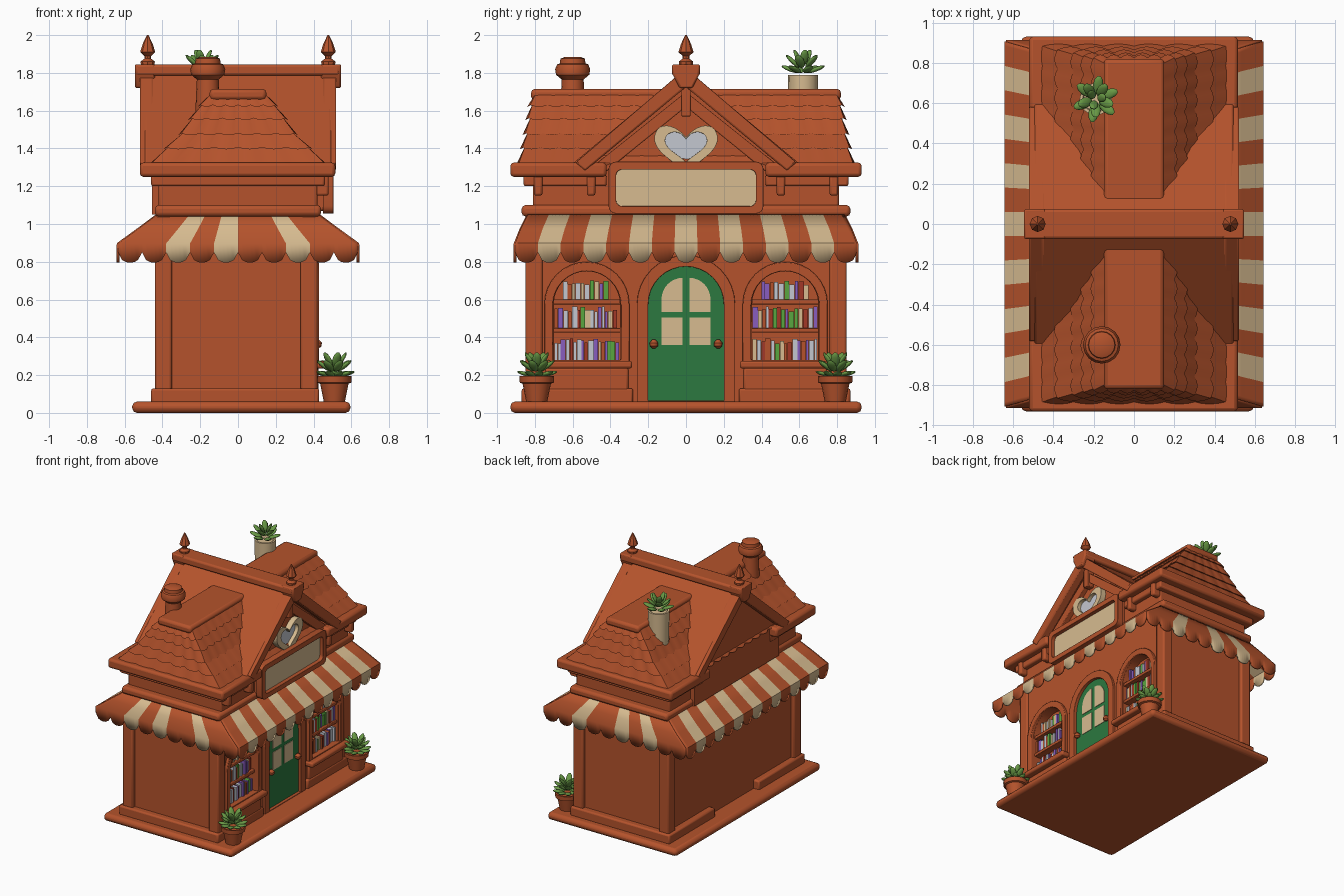
import bpy, bmesh, math, random
from mathutils import Matrix, Vector

if "Cube" in bpy.data.objects:
    bpy.data.objects.remove(bpy.data.objects["Cube"])

random.seed(4)
COLOURS = {
    "terracotta": (0.46, 0.086, 0.025), "cream": (0.68, 0.50, 0.28),
    "door green": (0.025, 0.19, 0.05), "leaf green": (0.14, 0.32, 0.06),
    "pale grey": (0.55, 0.57, 0.63), "violet": (0.25, 0.11, 0.52),
    "bright green": (0.10, 0.38, 0.05), "dark red": (0.36, 0.04, 0.02)}
MATS = {}
for n, c in COLOURS.items():
    MATS[n] = bpy.data.materials.new(n)
    MATS[n].diffuse_color = (*c, 1)
RED = "terracotta"


def add(name, mesh, mats=(RED,), bevel=0.0, smooth=True):
    ob = bpy.data.objects.new(name, mesh)
    bpy.context.collection.objects.link(ob)
    for m in mats:
        mesh.materials.append(MATS[m])
    if bevel:
        b = ob.modifiers.new("soft edges", "BEVEL")
        b.width, b.segments, b.limit_method = bevel, 2, "ANGLE"
    if smooth:
        bpy.ops.object.select_all(action="DESELECT")
        ob.select_set(True)
        bpy.context.view_layer.objects.active = ob
        bpy.ops.object.shade_smooth_by_angle(angle=math.radians(40))
    return ob


def boxes(name, items, mats=(RED,), bevel=0.0):
    """Boxes given as (low corner, high corner, material index)."""
    bm = bmesh.new()
    for lo, hi, mi in items:
        lo, hi = Vector(lo), Vector(hi)
        mat = Matrix.Translation((lo + hi) / 2) @ Matrix.Diagonal((*(hi - lo), 1))
        vs = bmesh.ops.create_cube(bm, size=1, matrix=mat)["verts"]
        for f in {f for v in vs for f in v.link_faces}:
            f.material_index = mi
    me = bpy.data.meshes.new(name)
    bm.to_mesh(me)
    bm.free()
    return add(name, me, mats, bevel)


def box(name, x, y, z, mat=RED, bevel=0.012, mirror=False):
    its = [((x[0], y[0], z[0]), (x[1], y[1], z[1]), 0)]
    if mirror:
        its.append(((x[0], -y[1], z[0]), (x[1], -y[0], z[1]), 0))
    return boxes(name, its, (mat,), bevel)


def plate(name, loops, x0, x1, mat=RED, bevel=0.0):
    """Outline with holes in the (y, z) plane, extruded from x0 to x1."""
    cu = bpy.data.curves.new(name, "CURVE")
    cu.dimensions, cu.fill_mode, cu.extrude = "2D", "BOTH", (x1 - x0) / 2
    for pts in loops:
        sp = cu.splines.new("POLY")
        sp.points.add(len(pts) - 1)
        for p, (u, v) in zip(sp.points, pts):
            p.co = (u, v, 0, 1)
        sp.use_cyclic_u = True
    tmp = bpy.data.objects.new(name + " outline", cu)
    me = bpy.data.meshes.new_from_object(tmp)
    bpy.data.objects.remove(tmp)
    me.transform(Matrix(((0, 0, 1, (x0 + x1) / 2), (1, 0, 0, 0), (0, 1, 0, 0), (0, 0, 0, 1))))
    bm = bmesh.new()
    bm.from_mesh(me)
    bmesh.ops.remove_doubles(bm, verts=bm.verts, dist=1e-5)
    bmesh.ops.recalc_face_normals(bm, faces=bm.faces)
    bm.to_mesh(me)
    bm.free()
    return add(name, me, (mat,), bevel)


def lathe(name, profile, at, mat=RED, n=16):
    vs, fs = [], []
    for r, z in profile:
        vs += [(at[0] + r * math.cos(2 * math.pi * i / n), at[1] + r * math.sin(2 * math.pi * i / n), at[2] + z) for i in range(n)]
    for k in range(len(profile) - 1):
        fs += [(k * n + i, k * n + (i + 1) % n, (k + 1) * n + (i + 1) % n, (k + 1) * n + i) for i in range(n)]
    fs += [tuple(reversed(range(n))), tuple(range(len(vs) - n, len(vs)))]
    me = bpy.data.meshes.new(name)
    me.from_pydata(vs, [], fs)
    return add(name, me, (mat,))


def arch(y, hw, z0, top, n=16):
    c = top - hw
    return [(y - hw, z0), (y + hw, z0)] + [
        (y + hw * math.cos(math.pi * i / n), c + hw * math.sin(math.pi * i / n)) for i in range(n + 1)]


def rounded(hw, z0, z1, r):
    """Rectangle outline with rounded corners, centred on y = 0."""
    out = []
    for q, (sy, cz) in enumerate(((1, z1 - r), (-1, z1 - r), (-1, z0 + r), (1, z0 + r))):
        out += [(sy * (hw - r) + r * math.cos((q + i / 4) * math.pi / 2), cz + r * math.sin((q + i / 4) * math.pi / 2)) for i in range(5)]
    return out


def chevron(top, half, low, thick):
    return [(0, top), (half, low), (half - 0.05, low - 0.045), (0, top - thick),
            (-half + 0.05, low - 0.045), (-half, low)]


def foliage(name, at, reach, height, tiers):
    bm = bmesh.new()
    for count, tilt, size in tiers:
        for i in range(count):
            ln = reach * size
            rot = Matrix.Rotation(2 * math.pi * (i + tilt) / count, 4, "Z") @ Matrix.Rotation(-tilt, 4, "Y")
            m = (Matrix.Translation((at[0], at[1], at[2] + height * tilt / 2)) @ rot
                 @ Matrix.Translation((ln * 0.62, 0, 0)) @ Matrix.Diagonal((ln * 0.42, ln * 0.21, ln * 0.1, 1)))
            bmesh.ops.create_icosphere(bm, subdivisions=2, radius=1, matrix=m)
    me = bpy.data.meshes.new(name)
    bm.to_mesh(me)
    bm.free()
    add(name, me, ("leaf green",))


# Ground slab, plinth and walls
box("ground_slab", (-0.56, 0.595), (-0.93, 0.93), (0, 0.06), bevel=0.025)
box("plinth", (-0.46, 0.43), (0.28, 0.87), (0.05, 0.13), mirror=True)
box("wall_core", (-0.41, 0.34), (-0.82, 0.82), (0.05, 1.1), bevel=0)
for x in ((-0.44, -0.35), (0.33, 0.42)):
    box("corner_post", x, (0.76, 0.85), (0.06, 1.05), mirror=True)
box("upper_wall", (-0.42, 0.42), (-0.81, 0.81), (1.03, 1.28))
box("upper_band", (-0.44, 0.44), (-0.87, 0.87), (1.04, 1.10), bevel=0.02)

# Shop front with openings for the door and the two windows
wins = (-0.525, 0.525)
plate("shop_front", [[(-0.8, 0.06), (0.8, 0.06), (0.8, 1.04), (-0.8, 1.04)],
                     arch(0, 0.20, 0.065, 0.775)] + [arch(y, 0.175, 0.28, 0.75) for y in wins], 0.33, 0.405)
for y in wins:
    plate("window_frame", [arch(y, 0.225, 0.26, 0.80), arch(y, 0.18, 0.28, 0.75)], 0.39, 0.428, bevel=0.008)
    box("window_shelves", (0.335, 0.395), (y - 0.18, y + 0.18), (0.575, 0.60), bevel=0.004)
    box("window_shelves", (0.335, 0.395), (y - 0.18, y + 0.18), (0.425, 0.45), bevel=0.004)
    box("window_sill", (0.38, 0.47), (y - 0.24, y + 0.24), (0.235, 0.275))
    box("sill_base", (0.38, 0.425), (y - 0.22, y + 0.22), (0.1, 0.24))
    # Books on three shelves
    books = []
    for z, half, tall in ((0.28, 0.172, 0.115), (0.45, 0.172, 0.115), (0.60, 0.125, 0.10)):
        p = y - half
        while p < y + half - 0.012:
            w = min(random.uniform(0.014, 0.032), y + half - p)
            h = tall * random.uniform(0.75, 1)
            books.append(((0.335, p, z), (random.uniform(0.37, 0.388), p + w - 0.002, z + h), random.choice((0, 1, 1, 2, 3, 4, 5))))
            p += w
    boxes("books", books, (RED, "pale grey", "cream", "violet", "bright green", "dark red"))

# Door with four panes, frame and knobs
plate("door_frame", [arch(0, 0.26, 0.06, 0.835), arch(0, 0.20, 0.065, 0.775)], 0.39, 0.425, bevel=0.008)
plate("door", [arch(0, 0.21, 0.06, 0.785)], 0.335, 0.40, "door green")
for s in (-1, 1):
    plate("lower_pane", [[(s * 0.018, 0.36), (s * 0.13, 0.36), (s * 0.13, 0.505), (s * 0.018, 0.505)]], 0.396, 0.404, "cream")
    arc = [(s * (0.018 + 0.112 * math.cos(a * math.pi / 16)), 0.60 + 0.115 * math.sin(a * math.pi / 16)) for a in range(9)]
    plate("upper_pane", [[(s * 0.018, 0.535), (s * 0.13, 0.535)] + arc], 0.396, 0.404, "cream")
    lathe("door_knob", [(0.008, -0.024), (0.022, -0.012), (0.024, 0.006), (0.008, 0.024)], (0.42, s * 0.17, 0.365), n=10)

# Striped scalloped awning running around all four sides
RINGS = [(0.41, 0.83, 1.06), (0.53, 0.875, 0.97), (0.635, 0.905, 0.895), (0.635, 0.905, 0.85)]
vs, fs, cols = [], [], []
STEP = 6
for side in range(4):
    n, creams = (15, range(1, 15, 2)) if side % 2 == 0 else (10, (2, 4, 7))
    start = len(vs)
    for i in range(n * STEP + 1):
        t = 2 * i / (n * STEP) - 1
        u = 2 * (i % STEP) / STEP - 1
        for k, (hx, hy, z) in enumerate(RINGS):
            z -= 0.055 * math.sqrt(1 - u * u) if k == 3 else 0
            s = 1 if side < 2 else -1
            vs.append((s * hx, t * hy, z) if side % 2 == 0 else (t * hx, s * hy, z))
    for i in range(n * STEP):
        for k in range(3):
            a = start + i * 4 + k
            q = (a, a + 1, a + 5, a + 4)
            fs.append(q if side in (0, 3) else q[::-1])
            cols.append(int(i // STEP in creams))
me = bpy.data.meshes.new("awning")
me.from_pydata(vs, [], fs)
aw = add("awning", me, (RED, "cream"))
me.polygons.foreach_set("material_index", cols)
sol = aw.modifiers.new("cloth", "SOLIDIFY")
sol.thickness, sol.offset = 0.015, 0

# Cornices and brackets
box("cornice", (-0.52, 0.515), (0.42, 0.93), (1.25, 1.325), bevel=0.018, mirror=True)
box("cornice_moulding", (-0.46, 0.46), (0.42, 0.86), (1.20, 1.26), mirror=True)
for y in (0.48, 0.76):
    box("bracket", (0.41, 0.48), (y, y + 0.045), (1.15, 1.26), mirror=True)

# Lower hipped roof: overlapping rows of scalloped shingles
ROWS = [(0.46, 0.885, 1.32), (0.38, 0.865, 1.405), (0.30, 0.85, 1.48), (0.25, 0.835, 1.56), (0.20, 0.825, 1.63), (0.14, 0.80, 1.70)]
vs, fs = [], []
NX, NY = 24, 72


def shingle_ring(hx, hy, z, amp):
    out = []
    for side in range(4):
        n = NY if side % 2 == 0 else NX
        for i in range(n):
            t = 2 * i / n - 1
            w = amp * abs(math.sin(math.pi * i / 4))
            p = (hx + w, t * hy) if side % 2 == 0 else (-t * hx, hy + w)
            s = 1 if side < 2 else -1
            out.append((s * p[0], s * p[1], z - w * 0.6))
    return out


for k, (hx, hy, z) in enumerate(ROWS):
    vs += shingle_ring(hx, hy, z, 0.016 if k < 5 else 0)
    if k < 5:
        nx, ny, nz = ROWS[k + 1]
        vs += shingle_ring(nx - 0.012, ny - 0.012, nz + 0.004, 0)
N = 2 * (NX + NY)
for k in range(len(vs) // N - 1):
    fs += [(k * N + i, k * N + (i + 1) % N, (k + 1) * N + (i + 1) % N, (k + 1) * N + i) for i in range(N)]
fs.append(tuple(range(len(vs) - N, len(vs))))
me = bpy.data.meshes.new("shingle_roof")
me.from_pydata(vs, [], fs)
add("shingle_roof", me)
box("roof_cap", (-0.15, 0.15), (-0.82, 0.82), (1.655, 1.715), bevel=0.02)

# Cross gable: wall, roof slopes, rake boards, ridge and finials
plate("gable_wall", [[(-0.54, 1.05), (0.54, 1.05), (0.54, 1.3), (0, 1.74), (-0.54, 1.3)]], -0.455, 0.42)
plate("gable_roof", [chevron(1.82, 0.60, 1.32, 0.09)], -0.495, 0.495, bevel=0.01)
plate("inner_rake", [chevron(1.70, 0.50, 1.30, 0.08)], 0.41, 0.46, bevel=0.006)
box("king_post", (0.42, 0.48), (-0.025, 0.025), (1.57, 1.75), bevel=0.006)
for s in (-1, 1):
    a, b = sorted((s * 0.45, s * 0.52))
    plate("rake_board", [chevron(1.825, 0.585, 1.325, 0.10)], a, b, bevel=0.01)
    a, b = sorted((s * 0.44, s * 0.545))
    plate("ridge_end", [[(-0.075, 1.845), (0.075, 1.845), (0.07, 1.79), (0.035, 1.72), (-0.035, 1.72), (-0.07, 1.79)]], a, b, bevel=0.01)
    lathe("finial", [(0.035, 0), (0.038, 0.025), (0.018, 0.04), (0.018, 0.055), (0.04, 0.075), (0.026, 0.12), (0.004, 0.165)],
          (s * 0.478, 0, 1.835), n=8)
box("ridge_cap", (-0.545, 0.54), (-0.075, 0.075), (1.785, 1.845), bevel=0.015)


# Heart window and sign board
def heart(k, power=3):
    out = []
    for i in range(48):
        t = 2 * math.pi * i / 48
        out.append((k * 0.168 * math.copysign(abs(math.sin(t)) ** power, math.sin(t)),
                    1.42 + k * 0.0085 * (13 * math.cos(t) - 5 * math.cos(2 * t) - 2 * math.cos(3 * t) - math.cos(4 * t))))
    return out


plate("heart_frame", [heart(1, 2), heart(0.66, 2.5)], 0.41, 0.465, "cream", 0.006)
plate("heart_glass", [heart(0.72, 2.2)], 0.415, 0.435, "pale grey")
box("sign_back", (0.41, 0.47), (-0.39, 0.39), (1.07, 1.32))
plate("sign_frame", [rounded(0.41, 1.055, 1.33, 0.04), rounded(0.37, 1.095, 1.288, 0.03)], 0.45, 0.505, bevel=0.01)
box("sign_panel", (0.465, 0.474), (-0.372, 0.372), (1.093, 1.29), "cream", 0)

# Chimney, roof planter and front pots
lathe("chimney", [(0.07, 0), (0.062, 0.2), (0.058, 0.28), (0.088, 0.305), (0.093, 0.335), (0.082, 0.36), (0.068, 0.365), (0.065, 0.39), (0.04, 0.4)],
      (-0.16, -0.6, 1.485))
lathe("roof_planter", [(0.075, 0), (0.08, 0.34), (0.065, 0.34), (0.06, 0.32)], (-0.19, 0.62, 1.45), "cream")
foliage("roof_plant", (-0.19, 0.62, 1.78), 0.12, 0.08, ((6, 0.35, 1.0), (5, 0.75, 1.0), (3, 1.1, 0.9)))
for y in (-0.79, 0.79):
    lathe("plant_pot", [(0.055, 0), (0.075, 0.1), (0.09, 0.105), (0.092, 0.14), (0.078, 0.14), (0.07, 0.12)], (0.51, y, 0.055))
    foliage("pot_plant", (0.51, y, 0.18), 0.115, 0.08, ((9, 0.25, 0.95), (7, 0.65, 1.0), (5, 1.0, 1.0)))

for m in bpy.data.materials:
    if m.users and not m.is_grease_pencil:
        m.use_nodes = True
        m.node_tree.nodes["Principled BSDF"].inputs["Base Color"].default_value = m.diffuse_color
